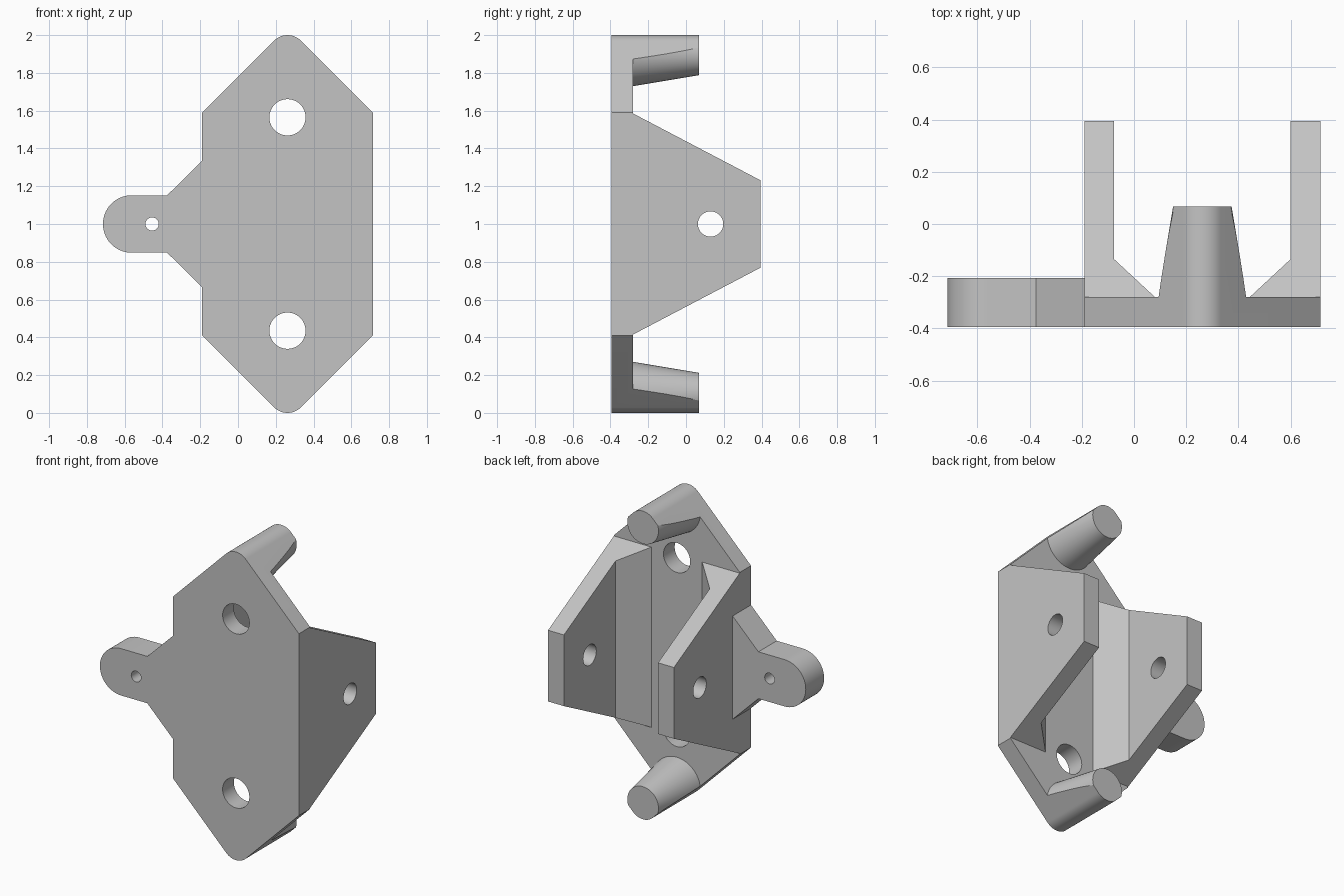
import bpy, bmesh
from math import sin, cos, pi, radians
from mathutils import Matrix, Vector

cube = bpy.data.objects.get("Cube")
if cube:
    bpy.data.objects.remove(cube, do_unlink=True)

grey = bpy.data.materials.new("light_grey")
grey.use_nodes = True
colour = (0.55, 0.55, 0.55, 1)
grey.diffuse_color = colour
grey.node_tree.nodes["Principled BSDF"].inputs["Base Color"].default_value = colour

FRONT, FLOOR, BACK = -0.395, -0.28, 0.395   # depth levels
MID, HALF = 0.262, 0.452                    # plate centre and half width


def to_object(name, bm):
    bmesh.ops.recalc_face_normals(bm, faces=bm.faces)
    mesh = bpy.data.meshes.new(name)
    bm.to_mesh(mesh)
    bm.free()
    mesh.materials.append(grey)
    obj = bpy.data.objects.new(name, mesh)
    bpy.context.collection.objects.link(obj)
    return obj


def prism(name, points, axis, lo, hi):
    """Extrude a 2D outline along the x, y or z axis."""
    bm = bmesh.new()
    place = {"x": lambda a, b: (lo, a, b),
             "y": lambda a, b: (a, lo, b),
             "z": lambda a, b: (a, b, lo)}[axis]
    face = bm.faces.new([bm.verts.new(place(a, b)) for a, b in points])
    grown = bmesh.ops.extrude_face_region(bm, geom=[face])["geom"]
    move = Vector([(hi - lo) * (axis == k) for k in "xyz"])
    bmesh.ops.translate(bm, vec=move, verts=[v for v in grown if isinstance(v, bmesh.types.BMVert)])
    return to_object(name, bm)


def arc(cx, cy, r, start, end, steps=24):
    angles = [radians(start + (end - start) * i / steps) for i in range(steps + 1)]
    return [(cx + r * cos(t), cy + r * sin(t)) for t in angles]


def circle(cx, cy, r):
    return arc(cx, cy, r, 0, 352.5, 47)


def combine(body, other, operation):
    mod = body.modifiers.new(other.name, "BOOLEAN")
    mod.operation, mod.solver, mod.object = operation, "EXACT", other
    bpy.context.view_layer.objects.active = body
    bpy.ops.object.modifier_apply(modifier=mod.name)
    bpy.data.objects.remove(other, do_unlink=True)


# Channel section: plate, two ears and their inner gussets
half_section = [(0.182, FLOOR), (0.338, -0.135), (0.338, BACK), (0.6, BACK), (0.6, FRONT)]
section = [(MID + x, y) for x, y in half_section]
section += [(MID - x, y) for x, y in reversed(half_section)]
body = prism("mounting_bracket", section, "z", -0.1, 2.1)

# Side profile trims the ears to a tapered shape
side = [(-0.6, -0.2), (FLOOR, -0.2), (FLOOR, 0.415), (0.5, 0.824),
        (0.5, 1.176), (FLOOR, 1.585), (FLOOR, 2.2), (-0.6, 2.2)]
combine(body, prism("side_trim", side, "x", -1, 1.5), "INTERSECT")

# Tapered pegs behind the two tips
for z in (0.1, 1.9):
    bm = bmesh.new()
    bmesh.ops.create_cone(bm, cap_ends=True, segments=64, radius1=0.182, radius2=0.112, depth=0.42,
                          matrix=Matrix.Translation((MID, -0.142, z)) @ Matrix.Rotation(-pi / 2, 4, "X"))
    combine(body, to_object("peg", bm), "UNION")

# Front outline with rounded tips trims plate, ears and pegs
outline = [(MID + HALF, 1.59)] + arc(MID, 1.9, 0.1, 45, 135) + [(MID - HALF, 1.59)]
outline += [(2 * MID - x, 2 - z) for x, z in outline]
combine(body, prism("front_trim", outline, "y", -0.7, 0.7), "INTERSECT")

# Side tab with a round end
tab = [(-0.13, 1.335), (-0.19, 1.335), (-0.375, 1.152)] + arc(-0.563, 1, 0.152, 90, 270, 40)
tab += [(-0.375, 0.848), (-0.19, 0.665), (-0.13, 0.665)]
combine(body, prism("side_tab", tab, "y", FRONT, -0.207), "UNION")

# Holes through plate, tab and ears
for x, z, r in ((MID, 0.435, 0.096), (MID, 1.565, 0.096), (-0.455, 1, 0.035)):
    combine(body, prism("screw_hole", circle(x, z, r), "y", -0.6, 0.6), "DIFFERENCE")
combine(body, prism("pivot_hole", circle(0.13, 1, 0.067), "x", -0.5, 1), "DIFFERENCE")

# Smooth the round surfaces and keep the edges sharp
bpy.ops.object.select_all(action="DESELECT")
body.select_set(True)
bpy.context.view_layer.objects.active = body
bpy.ops.object.shade_smooth_by_angle(angle=radians(20))
